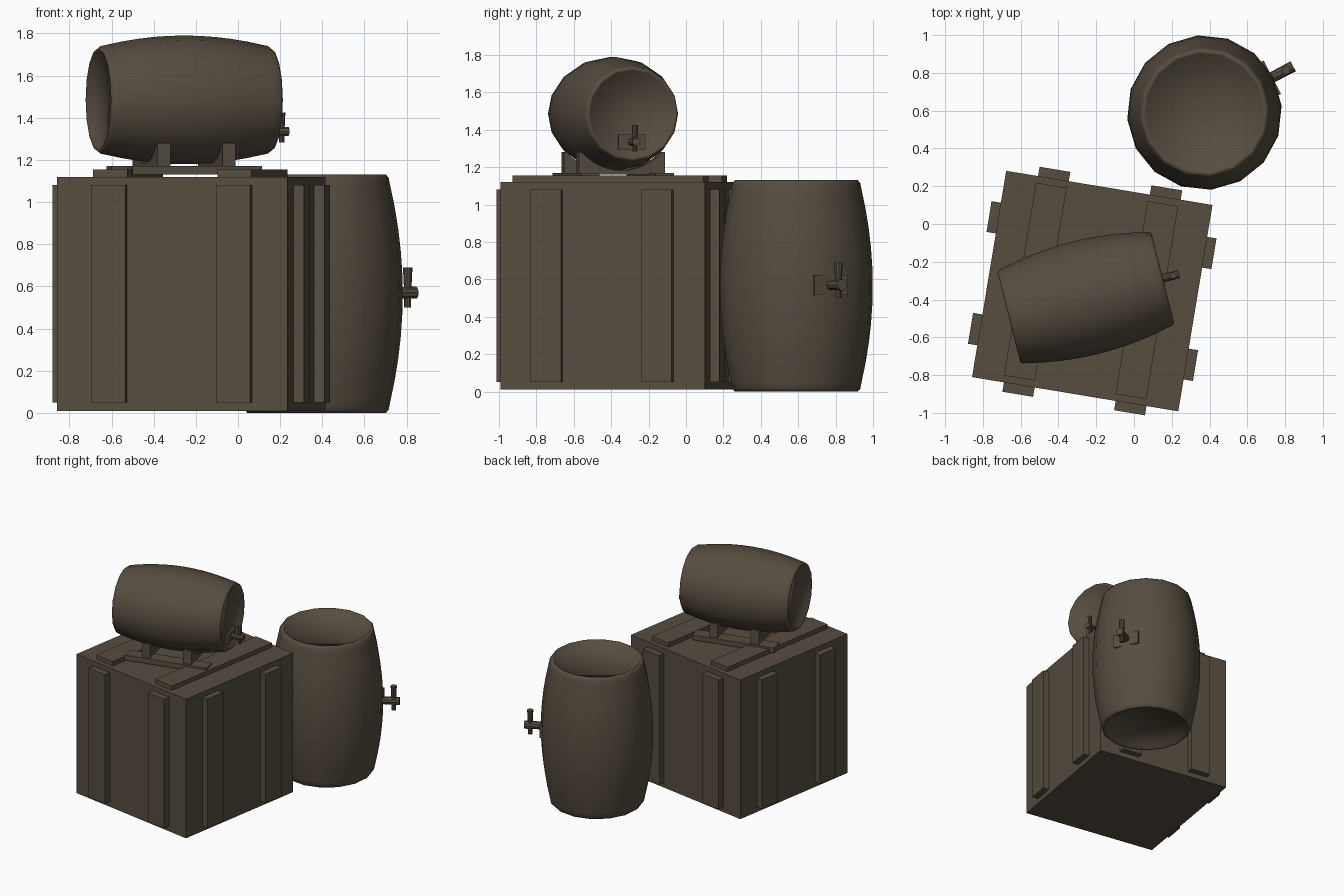
import bpy, bmesh, math
from mathutils import Matrix, Vector

if "Cube" in bpy.data.objects:
    bpy.data.objects.remove(bpy.data.objects["Cube"])

wood = bpy.data.materials.new("dark_brown_wood")
wood.diffuse_color = (0.095, 0.074, 0.051, 1)
wood.use_nodes = True
wood.node_tree.nodes["Principled BSDF"].inputs["Base Color"].default_value = wood.diffuse_color


def finish(name, bm, matrix, smooth=False):
    bmesh.ops.recalc_face_normals(bm, faces=bm.faces)
    for f in bm.faces:
        f.smooth = smooth
    me = bpy.data.meshes.new(name)
    bm.to_mesh(me)
    bm.free()
    me.materials.append(wood)
    ob = bpy.data.objects.new(name, me)
    ob.matrix_world = matrix
    bpy.context.collection.objects.link(ob)
    return ob


def box(name, center, size, matrix):
    bm = bmesh.new()
    bmesh.ops.create_cube(bm, size=1, matrix=Matrix.Translation(center) @ Matrix.Diagonal((*size, 1)))
    return finish(name, bm, matrix)


def cone(name, r1, r2, a, b, matrix, axis='Z', offset=0):
    """Tapered cylinder from a to b along a local axis, shifted by offset along x."""
    bm = bmesh.new()
    turn = Matrix.Rotation(math.pi / 2, 4, 'Y') if axis == 'X' else Matrix.Identity(4)
    bmesh.ops.create_cone(bm, cap_ends=True, segments=10, radius1=r1, radius2=r2, depth=b - a,
                          matrix=Matrix.Translation((offset, 0, 0)) @ turn @ Matrix.Translation((0, 0, (a + b) / 2)))
    return finish(name, bm, matrix)


def barrel(name, matrix):
    """Bulging 16-sided barrel with recessed heads, spun about local z."""
    h = 0.565
    half = [(0, h - 0.03), (0.30, h - 0.03), (0.315, h - 0.003), (0.33, h), (0.343, h - 0.015)]
    bow = [(0.35 + 0.06 * (1 - (t / 5) ** 2), t / 5 * (h - 0.05)) for t in range(5, -6, -1)]
    profile = half + bow + [(r, -z) for r, z in reversed(half)]
    bm = bmesh.new()
    vs = [bm.verts.new((r, 0, z)) for r, z in profile]
    edges = [bm.edges.new(p) for p in zip(vs, vs[1:])]
    bmesh.ops.spin(bm, geom=vs + edges, cent=(0, 0, 0), axis=(0, 0, 1), angle=math.tau, steps=16)
    bmesh.ops.remove_doubles(bm, verts=bm.verts, dist=1e-4)
    return finish(name, bm, matrix, True)


def tap(prefix, matrix):
    """Tap pointing along local x, mounted on the surface at x = 0."""
    box(prefix + "_tap_plate", (-0.03, 0, 0), (0.05, 0.20, 0.107), matrix)
    cone(prefix + "_tap_body", 0.028, 0.03, -0.05, 0.12, matrix, 'X')
    cone(prefix + "_tap_handle", 0.017, 0.023, 0.0, 0.12, matrix, offset=0.077)
    cone(prefix + "_tap_spout", 0.017, 0.017, -0.07, 0.0, matrix, offset=0.077)


# crate with two planks on each side and on the lid
crate = Matrix.Translation((-0.221, -0.355, 0)) @ Matrix.Rotation(math.radians(-9.4), 4, 'Z')
S = 1.107
box("crate", (0, 0, 0.565), (S, S, 1.11), crate)
for side in range(4):
    m = crate @ Matrix.Rotation(side * math.pi / 2, 4, 'Z')
    for x in (-0.3, 0.3):
        box("crate_side_plank", (x, -S / 2 - 0.01, 0.565), (0.165, 0.08, 1.03), m)
for x in (-0.305, 0.293):
    box("crate_lid_plank", (x, 0, 1.13), (0.165, 1.035, 0.05), crate)

# standing barrel and its tap
turn = Matrix.Rotation(math.radians(27.5), 4, 'Z')
stand = Matrix.Translation((0.373, 0.59, 0)) @ turn
barrel("standing_barrel", stand @ Matrix.Translation((0, 0, 0.565)))
tap("standing_barrel", stand @ Matrix.Translation((0.41, 0, 0.57)))

# lying barrel: local x runs along its length
k = 0.744
CZ = 1.485
lying = Matrix.Translation((-0.255, -0.39, 0)) @ Matrix.Rotation(math.radians(14.2), 4, 'Z')
barrel("lying_barrel", lying @ Matrix.Translation((0, 0, CZ)) @ Matrix.Rotation(math.pi / 2, 4, 'Y') @ Matrix.Scale(k, 4))
tap("lying_barrel", lying @ Matrix.Translation((0.42, 0, 1.335)) @ Matrix.Scale(k, 4))

# cradle rails and hollowed supports
for y in (-0.205, 0.205):
    box("cradle_rail", (0, y, 1.15), (0.634, 0.10, 0.04), lying)
end = math.acos((CZ - 1.28) / 0.302)
arc = [(0.302 * math.sin(a), CZ - 0.302 * math.cos(a)) for a in (end * (i / 6 - 1) for i in range(13))]
outline = [(-0.237, 1.16), (-0.237, 1.28)] + arc + [(0.237, 1.28), (0.237, 1.16)]
for x in (-0.16, 0.16):
    bm = bmesh.new()
    face = bm.faces.new([bm.verts.new((x - 0.032, y, z)) for y, z in outline])
    ext = bmesh.ops.extrude_face_region(bm, geom=[face], use_keep_orig=True)
    bmesh.ops.translate(bm, vec=Vector((0.064, 0, 0)),
                        verts=[v for v in ext["geom"] if isinstance(v, bmesh.types.BMVert)])
    finish("cradle_support", bm, lying)
